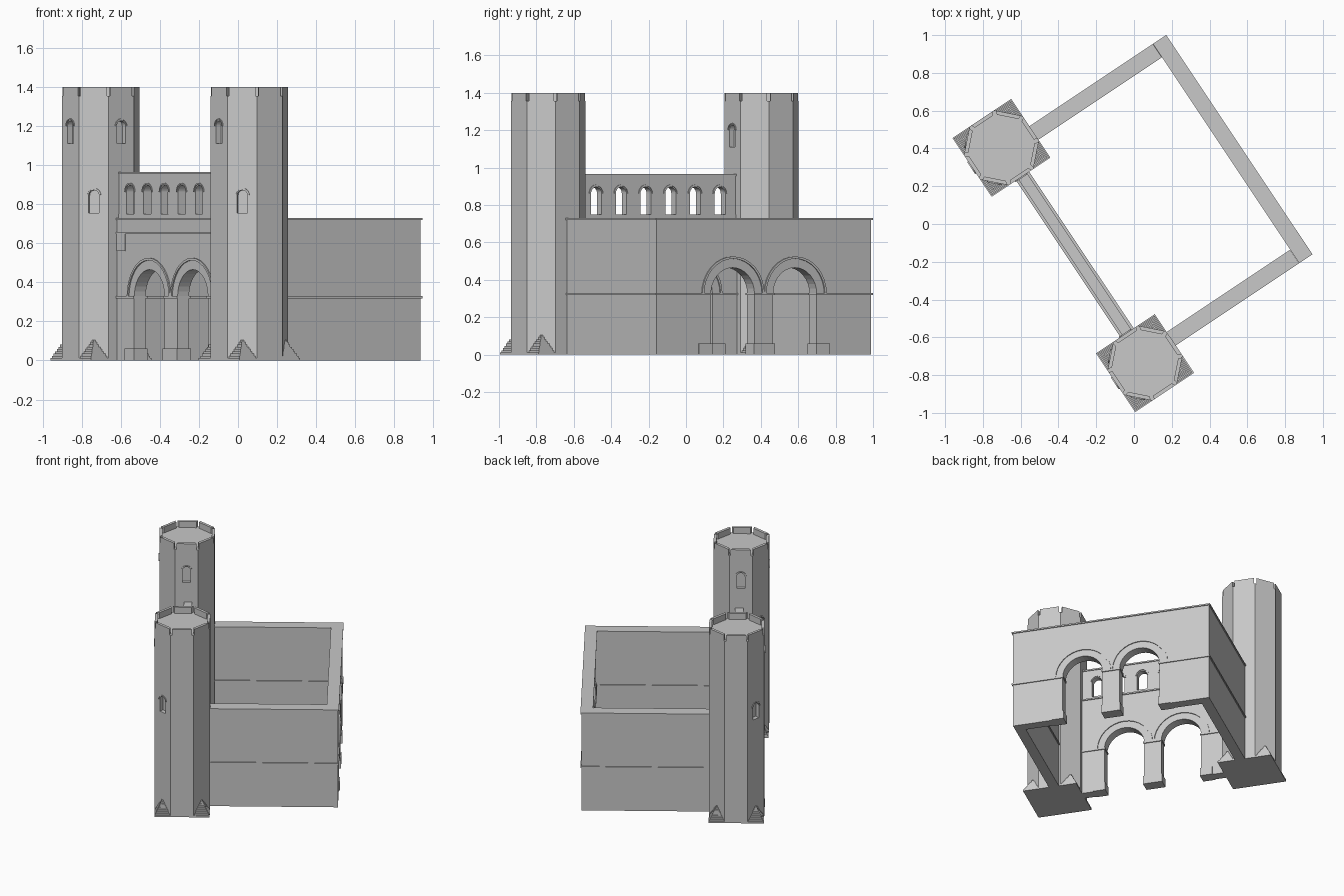
import bpy, bmesh
from math import pi, cos, sin, radians
from mathutils import Matrix, Vector

cube = bpy.data.objects.get("Cube")
if cube:
    bpy.data.objects.remove(cube)

stone = bpy.data.materials.new("grey_stone")
stone.use_nodes = True
stone.diffuse_color = (0.58, 0.58, 0.58, 1)
stone.node_tree.nodes["Principled BSDF"].inputs["Base Color"].default_value = stone.diffuse_color

# Plan frame: x runs along the gate front, y towards the rear wall
PLAN = Matrix.Rotation(radians(-56.3), 4, 'Z') @ Matrix.Translation((-0.04, 0, 0))
FRONT, REAR = -0.35, 0.655     # wall centre lines
THICK = 0.07
TOP = 0.73
APOTHEM = 0.187
ARCHES = (-0.2, 0.2)


def prism(bm, pts, offset, matrix=Matrix()):
    """Extrude a flat outline along an offset."""
    low = [bm.verts.new(matrix @ Vector(p)) for p in pts]
    high = [bm.verts.new(matrix @ (Vector(p) + Vector(offset))) for p in pts]
    bm.faces.new(low)
    bm.faces.new(high[::-1])
    for i in range(len(pts)):
        j = (i + 1) % len(pts)
        bm.faces.new((low[j], low[i], high[i], high[j]))


def box(bm, x0, x1, y0, y1, z0, z1):
    prism(bm, [(x0, y0, z0), (x1, y0, z0), (x1, y1, z0), (x0, y1, z0)], (0, 0, z1 - z0))


def arc(cx, cz, r, steps=16):
    """Half circle from left to right."""
    return [(cx - r * cos(pi * i / steps), cz + r * sin(pi * i / steps)) for i in range(steps + 1)]


def upright(bm, outline, y0, y1, matrix=Matrix()):
    prism(bm, [(x, y0, z) for x, z in outline], (0, y1 - y0, 0), matrix)


def arcade(bm, x0, x1, z0, z1, centres, r, spring, y, thick):
    """Wall whose arched openings reach down to its foot."""
    outline = [(x0, z0)]
    for c in centres:
        outline += [(c - r, z0)] + arc(c, spring, r) + [(c + r, z0)]
    outline += [(x1, z0), (x1, z1), (x0, z1)]
    upright(bm, outline, y - thick / 2, y + thick / 2)


def hood(bm, c, spring, r0, r1, y0, y1, matrix=Matrix()):
    upright(bm, arc(c, spring, r1) + arc(c, spring, r0)[::-1], y0, y1, matrix)


def finish(bm, name, material=True):
    bmesh.ops.recalc_face_normals(bm, faces=bm.faces)
    mesh = bpy.data.meshes.new(name)
    bm.to_mesh(mesh)
    bm.free()
    mesh.transform(PLAN)
    obj = bpy.data.objects.new(name, mesh)
    bpy.context.collection.objects.link(obj)
    mesh.materials.append(stone)
    return obj


# Front and rear walls, each with a pair of arches
for name, y, half in (("front", FRONT, 0.6), ("rear", REAR, 0.69)):
    bm = bmesh.new()
    arcade(bm, -half, half, 0, TOP - 0.01, ARCHES, 0.14, 0.325, y, THICK)
    finish(bm, name + "_wall")

    bm = bmesh.new()
    w = THICK / 2 + 0.007
    for side in (-1, 1):
        for c in ARCHES:
            hood(bm, c, 0.325, 0.188, 0.2, y + side * THICK / 2, y + side * w)
        a, b = sorted((side * 0.335, side * (half + 0.007)))
        box(bm, a, b, y - w, y + w, 0.318, 0.33)
    box(bm, -0.065, 0.065, y - w, y + w, 0.318, 0.33)
    finish(bm, name + "_string_course_and_hoods")

    bm = bmesh.new()
    for a, b in ((-0.42, -0.333), (-0.067, 0.067), (0.333, 0.42)):
        box(bm, a, b, y - w, y + w, 0, 0.06)
    finish(bm, name + "_pier_plinths")

    bm = bmesh.new()
    box(bm, -half - 0.008, half + 0.008, y - w, y + w, TOP - 0.01, TOP)
    finish(bm, name + "_coping")

# Upper band and corbels on the gate front
bm = bmesh.new()
face = FRONT - THICK / 2
box(bm, -0.55, 0.55, face - 0.006, face, 0.648, 0.657)
for s in (-1, 1):
    a, b = sorted((s * 0.55, s * 0.42))
    box(bm, a, b, face - 0.005, face, 0.56, 0.648)
finish(bm, "front_upper_band")

# Side walls
for name, s in (("near", 1), ("far", -1)):
    bm = bmesh.new()
    for grow, z0, z1 in ((0, 0, TOP - 0.01), (0.007, 0.318, 0.33), (0.008, TOP - 0.01, TOP)):
        a, b = sorted((s * (0.62 - grow), s * (0.69 + grow)))
        box(bm, a, b, FRONT, 0.62 - grow, z0, z1)
    finish(bm, name + "_side_wall")

# Open gallery above the gate
bm = bmesh.new()
windows = [(i - 2.5) * 0.159 for i in range(6)]
arcade(bm, -0.55, 0.55, 0.75, 0.955, windows, 0.034, 0.862, FRONT, 0.044)
box(bm, -0.55, 0.55, FRONT - 0.025, FRONT + 0.025, TOP, 0.75)
finish(bm, "gallery_wall")
bm = bmesh.new()
box(bm, -0.55, 0.55, FRONT - 0.028, FRONT + 0.028, 0.955, 0.965)
for s in (-1, 1):
    for c in windows:
        hood(bm, c, 0.862, 0.04, 0.047, FRONT + s * 0.022, FRONT + s * 0.027)
finish(bm, "gallery_coping_and_hoods")

# Octagonal towers
for name, s in (("near", 1), ("far", -1)):
    place = Matrix.Translation((s * 0.685, -0.36, 0))
    radius = APOTHEM / cos(pi / 8)
    octagon = [(radius * cos(pi / 8 + k * pi / 4), radius * sin(pi / 8 + k * pi / 4), 0) for k in range(8)]
    bm = bmesh.new()
    prism(bm, octagon, (0, 0, 1.355), place)
    tower = finish(bm, name + "_tower")

    # Merlons along each face of the roof
    bm = bmesh.new()
    for k in range(8):
        turn = place @ Matrix.Rotation(k * pi / 4, 4, 'Z')
        inner = APOTHEM - 0.02
        prism(bm, [(inner, -0.058, 1.355), (APOTHEM, -0.068, 1.355),
                   (APOTHEM, 0.068, 1.355), (inner, 0.058, 1.355)], (0, 0, 0.045), turn)
    finish(bm, name + "_tower_merlons")

    # Stepped spurs filling the square base corners
    bm = bmesh.new()
    steps = 9
    mid = Vector((APOTHEM * cos(pi / 4), APOTHEM * sin(pi / 4), 0))
    edge = radius * sin(pi / 8)
    corner = [Vector((APOTHEM, APOTHEM, 0)), Vector((edge, APOTHEM, 0)), Vector((APOTHEM, edge, 0))]
    for k in range(4):
        turn = place @ Matrix.Rotation(k * pi / 2, 4, 'Z')
        for i in range(steps):
            lift = Vector((0, 0, 0.105 * i / steps))
            prism(bm, [mid + (p - mid) * (1 - i / steps) + lift for p in corner],
                  (0, 0, 0.105 / steps), turn)
    finish(bm, name + "_tower_base_spurs")

    # Arched niches and their hoods
    cutter, trim = bmesh.new(), bmesh.new()
    inward = 180 if s > 0 else 0
    for angle, sill in ((-45, 0.755), (-135, 0.755), (-90, 1.11), (inward, 1.11)):
        turn = place @ Matrix.Rotation(radians(angle + 90), 4, 'Z')
        spring = sill + 0.09
        outline = [(-0.027, sill)] + arc(0, spring, 0.027, 10) + [(0.027, sill)]
        upright(cutter, outline, -APOTHEM - 0.02, -APOTHEM + 0.03, turn)
        hood(trim, 0, spring, 0.032, 0.038, -APOTHEM - 0.006, -APOTHEM, turn)
    finish(trim, name + "_tower_window_hoods")
    niche = finish(cutter, name + "_tower_niche_cutter")
    niche.hide_render = True
    niche.hide_set(True)
    cut = tower.modifiers.new("niches", 'BOOLEAN')
    cut.operation = 'DIFFERENCE'
    cut.solver = 'EXACT'
    cut.object = niche
